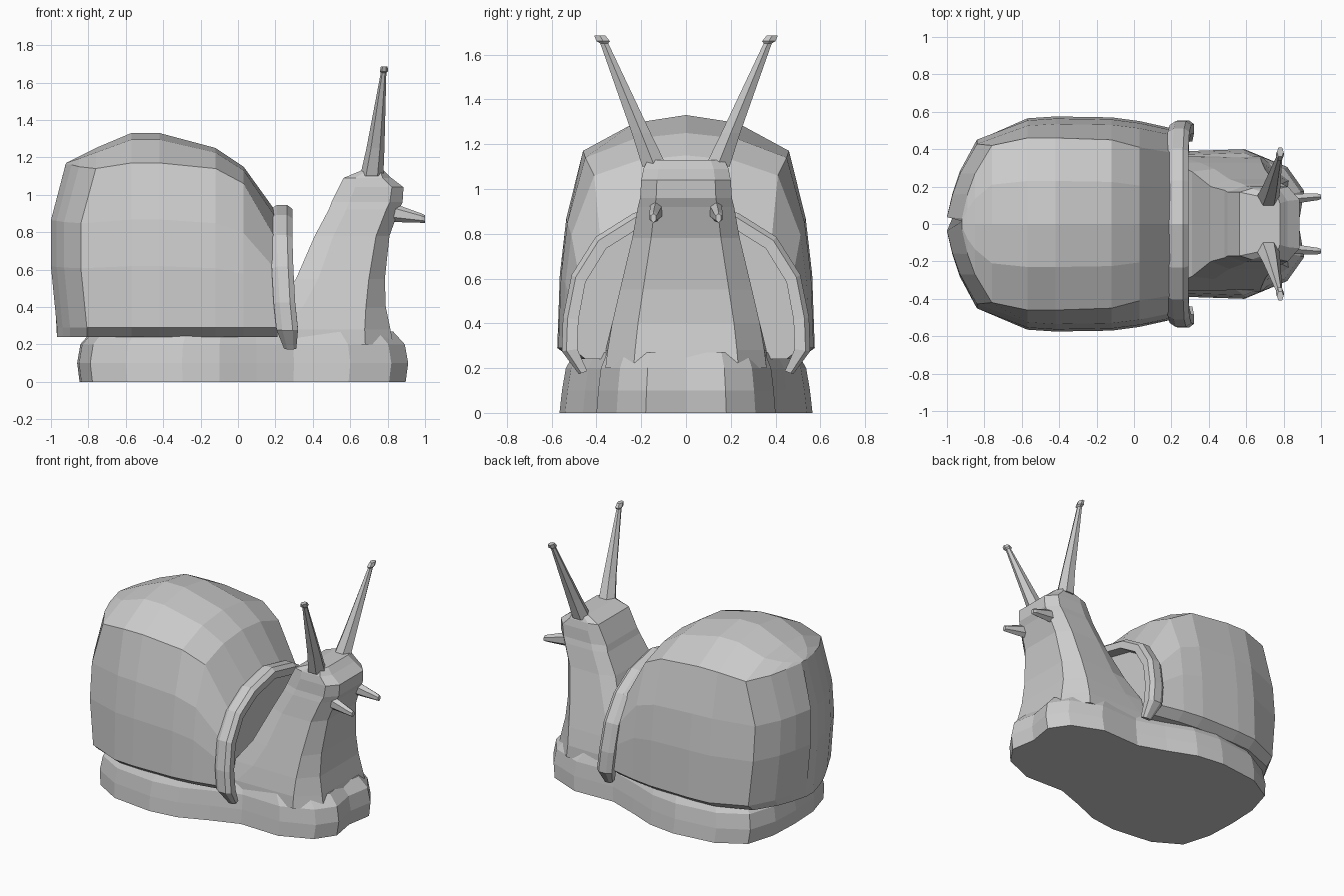
import bpy, bmesh
from mathutils import Vector

cube = bpy.data.objects.get("Cube")
if cube:
    bpy.data.objects.remove(cube)

grey = bpy.data.materials.new("plain grey")
grey.use_nodes = True
color = (0.6, 0.6, 0.6, 1)
grey.diffuse_color = color
grey.node_tree.nodes["Principled BSDF"].inputs["Base Color"].default_value = color


def loft(name, rings):
    """Skin closed rings of equal length and cap both ends."""
    bm = bmesh.new()
    loops = [[bm.verts.new(p) for p in ring] for ring in rings]
    n = len(loops[0])
    for a, b in zip(loops, loops[1:]):
        for i in range(n):
            j = (i + 1) % n
            bm.faces.new((a[i], a[j], b[j], b[i]))
    bm.faces.new(loops[0])
    bm.faces.new(loops[-1])
    bmesh.ops.recalc_face_normals(bm, faces=bm.faces)
    mesh = bpy.data.meshes.new(name)
    bm.to_mesh(mesh)
    bm.free()
    mesh.materials.append(grey)
    obj = bpy.data.objects.new(name, mesh)
    bpy.context.collection.objects.link(obj)
    return obj


def mirrored(half):
    """Close a half ring by reflecting it across y = 0."""
    return half + [(x, -y, z) for x, y, z in reversed(half) if y > 0.001]


# Broad foot: one outline stacked at shrinking sizes
outline = [(0.88, 0), (0.91, 0.18), (0.82, 0.31), (0.6, 0.4), (0.3, 0.39),
           (0.1, 0.46), (-0.1, 0.54), (-0.3, 0.565), (-0.6, 0.53),
           (-0.79, 0.42), (-0.85, 0.22), (-0.86, 0)]
foot_levels = [(0, 0.985, 1), (0.1, 1, 0.98), (0.2, 0.98, 0.95), (0.27, 0.91, 0.88)]
loft("foot", [mirrored([(x * sx, y * sy, z) for x, y in outline])
              for z, sx, sy in foot_levels])

# Neck and head: height, back x, front x, half width, back half width
neck_levels = [(0.2, 0.0, 0.83, 0.36, 0.36), (0.28, 0.05, 0.815, 0.35, 0.36),
               (0.4, 0.2, 0.79, 0.33, 0.33), (0.55, 0.31, 0.785, 0.295, 0.28),
               (0.78, 0.41, 0.81, 0.24, 0.2), (0.92, 0.485, 0.86, 0.215, 0.18),
               (0.96, 0.5, 0.88, 0.205, 0.17), (1.04, 0.54, 0.885, 0.2, 0.17),
               (1.09, 0.565, 0.82, 0.19, 0.17), (1.13, 0.66, 0.78, 0.17, 0.15)]
rings = []
for z, back, front, w, back_w in neck_levels:
    size = front - back
    rings.append(mirrored([(front, 0.65 * w, z), (front - size * 0.18, w, z),
                           (back + size * 0.25, max(w, back_w), z),
                           (back, back_w, z)]))
loft("neck_and_head", rings)

# Shell: x, half width, shoulder half width, shoulder height, crown height
stations = [(-1, 0.04, 0.03, 1.165, 1.17), (-0.97, 0.17, 0.16, 1.16, 1.185),
            (-0.93, 0.29, 0.27, 1.15, 1.205), (-0.84, 0.46, 0.42, 1.14, 1.25),
            (-0.57, 0.565, 0.46, 1.17, 1.33), (-0.42, 0.575, 0.46, 1.17, 1.33),
            (-0.12, 0.57, 0.45, 1.14, 1.25), (0.03, 0.55, 0.41, 1.06, 1.15),
            (0.21, 0.51, 0.38, 0.75, 0.9)]
rings = []
for x, w, sw, sz, top in stations:
    half = [(0, 0.24), (w * 0.88, 0.24), (w, 0.29),
            (w * 0.98, 0.28 + 0.38 * (sz - 0.28)), (w * 0.93, 0.28 + 0.66 * (sz - 0.28)),
            (sw, sz), (sw * 0.5, sz + 0.78 * (top - sz)), (0, top)]
    # The rear wall leans in above and below its middle
    lean = 0.08 if x < -0.7 else 0
    rings.append(mirrored([(x + lean * (1 if z > 1.1 else 0.4 if z < 0.3 else 0), y, z)
                           for y, z in half]))
loft("shell", rings)

# Arched lip around the shell opening: y, z, x, thickness
arch = [(0.46, 0.18, 0.28, 0.02), (0.52, 0.28, 0.265, 0.035), (0.515, 0.42, 0.25, 0.035),
        (0.48, 0.6, 0.24, 0.035), (0.38, 0.76, 0.235, 0.035), (0.22, 0.86, 0.235, 0.035),
        (0, 0.91, 0.235, 0.035)]
path = arch + [(-y, z, x, t) for y, z, x, t in reversed(arch[:-1])]
rings = []
for y, z, x, t in path:
    out = Vector((0, y, z - 0.35)).normalized()
    center = Vector((x, y, z))
    rings.append([center + Vector((dx * t, 0, 0)) + out * (dr * t)
                  for dx, dr in [(-1.7, -1), (-1.7, 0.4), (-0.8, 1), (0.8, 1),
                                 (1.6, 0.4), (1.6, -1)]])
loft("shell_lip", rings)


def rod(name, stops, side):
    """Six sided tapering rod through (point, half x, half y, half z) stops."""
    rings = []
    for (x, y, z), rx, ry, rz in stops:
        rings.append([(x + rx * a, side * (y + ry * b), z + rz * c)
                      for a, b, c in [(1, 0, 1), (0.5, 1, 0.5), (-0.5, 1, -0.5),
                                      (-1, 0, -1), (-0.5, -1, -0.5), (0.5, -1, 0.5)]])
    loft(name, rings)


for side, label in [(1, "left"), (-1, "right")]:
    # Long eye stalk with a small bulb
    rod(label + "_eye_stalk", [((0.715, 0.14, 1.1), 0.062, 0.055, 0),
                               ((0.735, 0.2, 1.25), 0.048, 0.042, 0),
                               ((0.778, 0.365, 1.65), 0.015, 0.018, 0),
                               ((0.78, 0.37, 1.66), 0.022, 0.03, 0),
                               ((0.782, 0.385, 1.685), 0.018, 0.025, 0)], side)
    # Short feeler on the face
    rod(label + "_feeler", [((0.8, 0.13, 0.91), 0, 0.03, 0.055),
                            ((0.98, 0.145, 0.875), 0, 0.018, 0.025),
                            ((1.0, 0.145, 0.87), 0, 0.012, 0.02)], side)
